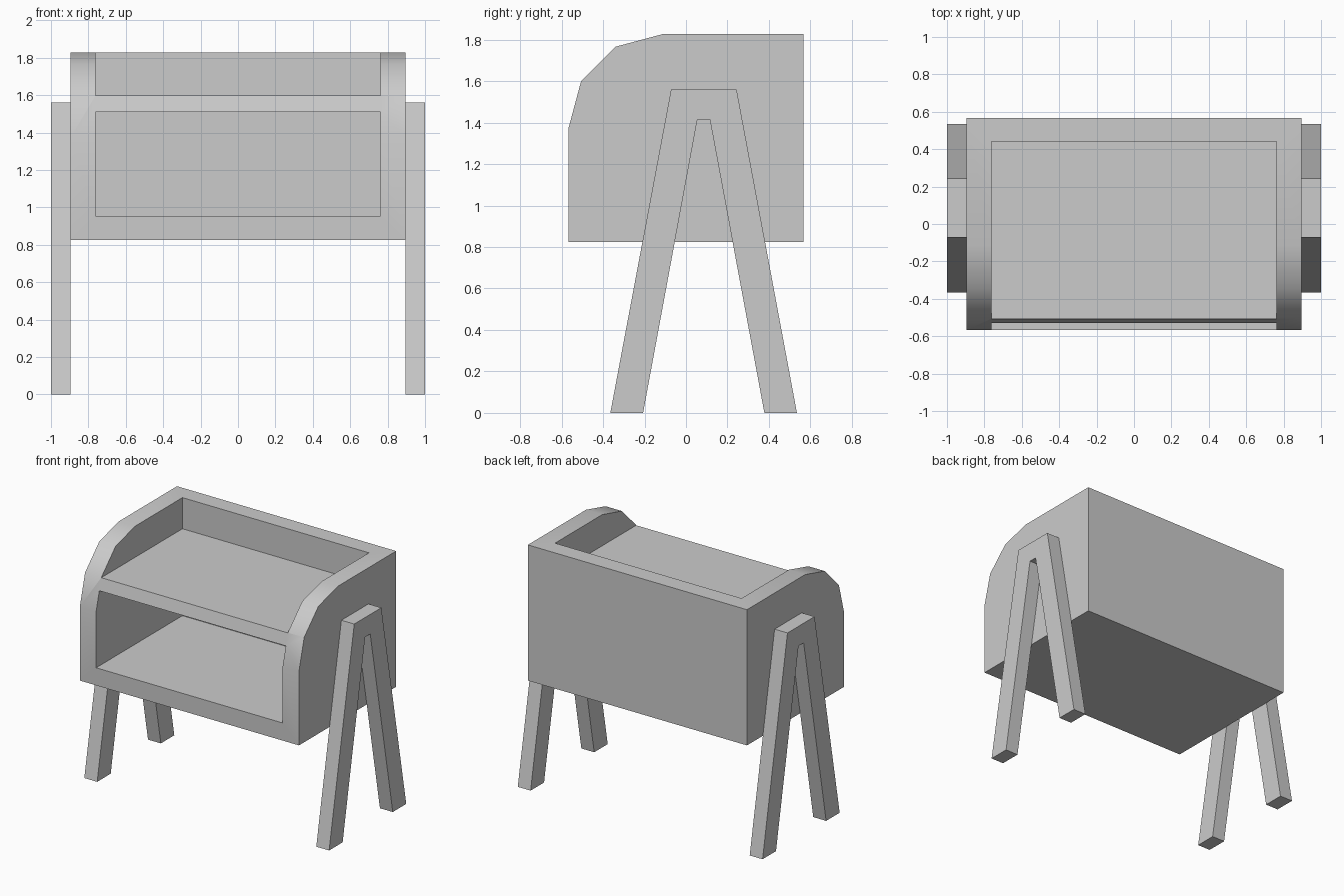
import bpy, bmesh, math

if "Cube" in bpy.data.objects:
    bpy.data.objects.remove(bpy.data.objects["Cube"])


def extrude_profile(name, profile, x0, x1):
    """Solid made by sweeping a (y, z) profile from x0 to x1."""
    bm = bmesh.new()
    face = bm.faces.new([bm.verts.new((x0, y, z)) for y, z in profile])
    new = bmesh.ops.extrude_face_region(bm, geom=[face])["geom"]
    moved = [v for v in new if isinstance(v, bmesh.types.BMVert)]
    bmesh.ops.translate(bm, verts=moved, vec=(x1 - x0, 0, 0))
    bmesh.ops.recalc_face_normals(bm, faces=bm.faces)
    mesh = bpy.data.meshes.new(name)
    bm.to_mesh(mesh)
    bm.free()
    obj = bpy.data.objects.new(name, mesh)
    bpy.context.collection.objects.link(obj)
    return obj


def cut(target, y0, y1, z0, z1, half_width):
    """Carve a box-shaped pocket out of the target."""
    cutter = extrude_profile("pocket_cutter", [(y0, z0), (y1, z0), (y1, z1), (y0, z1)],
                             -half_width, half_width)
    cutter.hide_render = True
    mod = target.modifiers.new("pocket", "BOOLEAN")
    mod.operation = "DIFFERENCE"
    mod.solver = "EXACT"
    mod.object = cutter
    bpy.context.view_layer.objects.active = target
    bpy.ops.object.modifier_apply(modifier=mod.name)
    bpy.data.objects.remove(cutter)


# Cabinet: box with a rounded upper front edge
R, BACK, BOTTOM, TOP = 0.455, 0.567, 0.825, 1.827
curve = [(-BACK + R * (1 - math.cos(a)), TOP - R + R * math.sin(a))
         for a in (math.radians(30 * i) for i in range(4))]
cabinet = extrude_profile("cabinet", [(BACK, BOTTOM), (-BACK, BOTTOM)] + curve + [(BACK, TOP)],
                          -0.895, 0.895)

# Open compartment and tray above, leaving a shelf between them
cut(cabinet, -1, 0.44, 0.955, 1.51, 0.762)
cut(cabinet, -1, 0.44, 1.597, 2.2, 0.762)
bpy.ops.object.select_all(action="DESELECT")
cabinet.select_set(True)
bpy.context.view_layer.objects.active = cabinet
bpy.ops.object.shade_smooth_by_angle(angle=math.radians(35))

# A-shaped leg frames on both sides
leg = [(-0.365, 0), (-0.072, 1.56), (0.244, 1.56), (0.535, 0),
       (0.378, 0), (0.115, 1.415), (0.055, 1.415), (-0.207, 0)]
for side, label in ((-1, "left"), (1, "right")):
    extrude_profile(label + "_leg_frame", leg, side * 0.895, side * 1.0)
